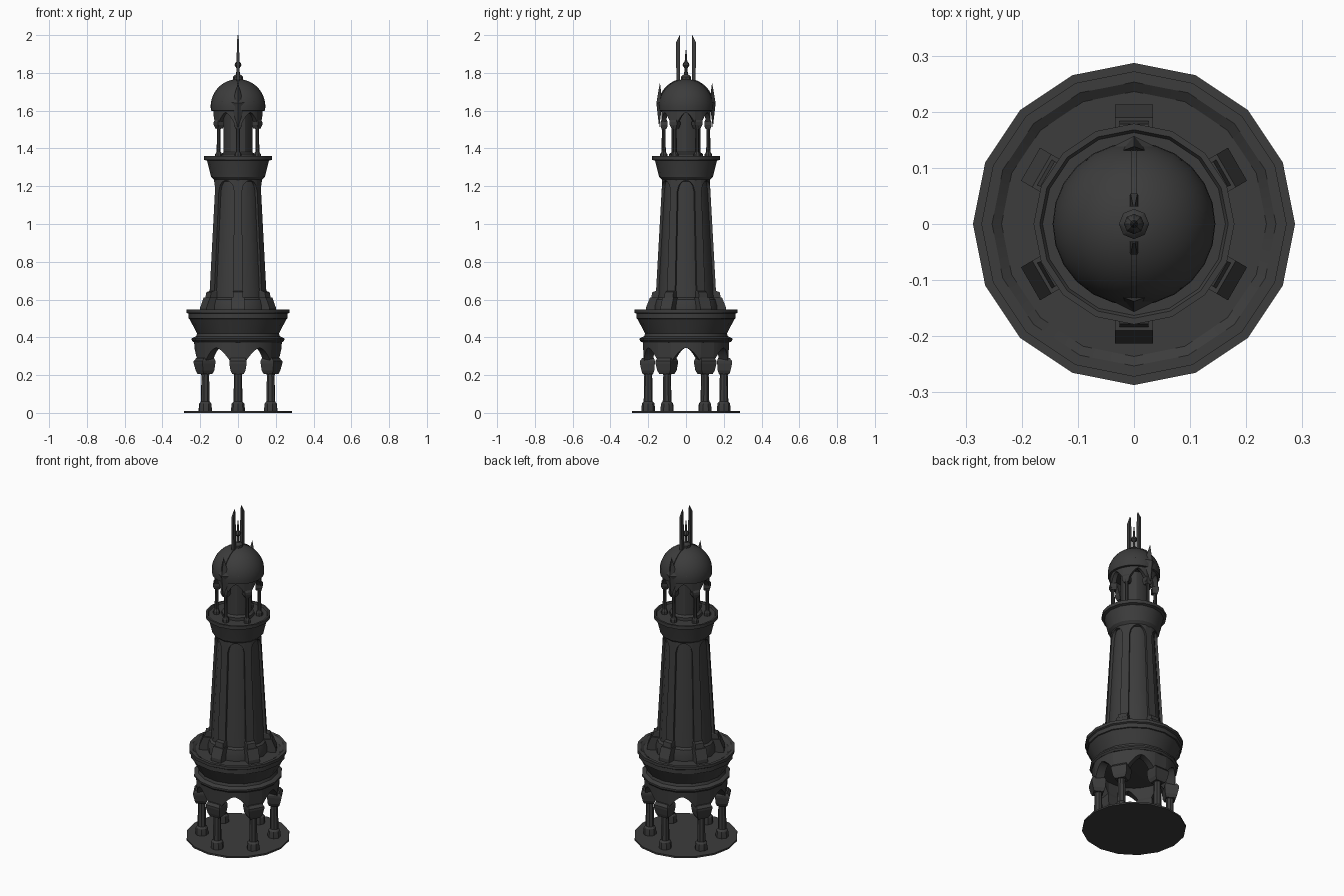
import bpy
import math
from math import sin, cos, pi, radians
from mathutils import Matrix

cube = bpy.data.objects.get("Cube")
if cube:
    bpy.data.objects.remove(cube, do_unlink=True)

stone = bpy.data.materials.new("dark_stone")
stone.use_nodes = True
stone.diffuse_color = (0.045, 0.045, 0.045, 1)
stone.node_tree.nodes["Principled BSDF"].inputs["Base Color"].default_value = (0.045, 0.045, 0.045, 1)

SIXTH = pi / 3
COLUMN_ANGLES = [radians(30) + i * SIXTH for i in range(6)]


def build(name, verts, faces, angle=0.0, smooth=30):
    """Make one object, turned about the tower axis."""
    mesh = bpy.data.meshes.new(name)
    mesh.from_pydata(verts, [], faces)
    mesh.transform(Matrix.Rotation(angle, 4, 'Z'))
    mesh.materials.append(stone)
    obj = bpy.data.objects.new(name, mesh)
    bpy.context.collection.objects.link(obj)
    bpy.ops.object.select_all(action='DESELECT')
    obj.select_set(True)
    bpy.context.view_layer.objects.active = obj
    bpy.ops.object.mode_set(mode='EDIT')
    bpy.ops.mesh.select_all(action='SELECT')
    bpy.ops.mesh.normals_make_consistent(inside=False)
    bpy.ops.object.mode_set(mode='OBJECT')
    if smooth:
        bpy.ops.object.shade_smooth_by_angle(angle=radians(smooth))
    return obj


def lathe(name, profile, sides, offset=0.0, angle=0.0, smooth=30):
    """Turn a (radius, z) profile, closed with caps at both ends."""
    verts = [(offset + r * cos(2 * pi * i / sides), r * sin(2 * pi * i / sides), z)
             for r, z in profile for i in range(sides)]
    faces = [(k * sides + i, k * sides + (i + 1) % sides,
              (k + 1) * sides + (i + 1) % sides, (k + 1) * sides + i)
             for k in range(len(profile) - 1) for i in range(sides)]
    last = (len(profile) - 1) * sides
    faces += [tuple(range(sides)), tuple(range(last, last + sides))]
    return build(name, verts, faces, angle, smooth)


def stack(name, sections, angle):
    """Loft rectangles (z, inner radius, outer radius, half width)."""
    verts, faces = [], []
    for z, a, b, w in sections:
        verts += [(a, -w, z), (b, -w, z), (b, w, z), (a, w, z)]
    for k in range(0, len(verts) - 4, 4):
        faces += [(k + i, k + (i + 1) % 4, k + 4 + (i + 1) % 4, k + 4 + i) for i in range(4)]
    n = len(verts)
    faces += [(0, 1, 2, 3), (n - 4, n - 3, n - 2, n - 1)]
    return build(name, verts, faces, angle, smooth=0)


def arcade(name, outer, depth, bottom, spring, top, opening, curve):
    """Ring wall with six arched openings; outer(z) is its radius."""
    edge = 0.999
    steps = [-1 + i / 6 for i in range(13)]
    ring = []
    for i in range(6):
        mid = i * SIXTH
        ring.append((mid - opening, bottom))
        ring += [(mid + u * opening, spring + curve(min(abs(u), edge))) for u in steps]
        ring.append((mid + opening, bottom))
    verts, faces = [], []
    for a, z in ring:
        for r, h in ((outer(z), z), (outer(top), top),
                     (outer(top) - depth, top), (outer(z) - depth, z)):
            verts.append((r * cos(a), r * sin(a), h))
    n = len(ring)
    for i in range(n):
        a, b = 4 * i, 4 * ((i + 1) % n)
        jamb = ring[i][0] == ring[(i + 1) % n][0]
        for k in range(4):
            if not jamb or k == 3:
                faces.append((a + k, b + k, b + (k + 1) % 4, a + (k + 1) % 4))
    return build(name, verts, faces, smooth=25)


# Ground slab
lathe("ground_slab", [(0.287, 0), (0.287, 0.01)], 16)

# Open ground storey
column = [(0.036, 0.01), (0.036, 0.025), (0.033, 0.05), (0.024, 0.06),
          (0.021, 0.2), (0.03, 0.215)]
for i, ang in enumerate(COLUMN_ANGLES):
    lathe(f"lower_column_{i + 1}", column, 8, 0.2, ang)
    stack(f"lower_capital_{i + 1}", [(0.205, 0.175, 0.229, 0.03), (0.225, 0.168, 0.236, 0.04),
                                     (0.262, 0.165, 0.244, 0.046), (0.275, 0.165, 0.244, 0.046),
                                     (0.29, 0.17, 0.232, 0.04)], ang)
arcade("lower_arcade", lambda z: 0.226 + 0.06 * (z - 0.27), 0.05, 0.225, 0.27, 0.385,
       radians(20), lambda u: 0.075 * (1 - u ** 1.6))

# Main balcony with a recessed floor
lathe("balcony", [(0.19, 0.365), (0.236, 0.375), (0.245, 0.385), (0.245, 0.395), (0.222, 0.405),
                  (0.217, 0.42), (0.257, 0.498), (0.263, 0.5), (0.263, 0.525), (0.272, 0.53),
                  (0.272, 0.547), (0.253, 0.547), (0.236, 0.535)], 16)

# Tapered shaft with arched recessed panels
def shaft_radius(z):
    return 0.163 + (0.127 - 0.163) * (z - 0.6) / 0.64

lathe("shaft_core", [(0.172, 0.53), (0.172, 0.57), (0.164, 0.6), (0.152, 0.61), (0.115, 1.25)], 12)
arcade("shaft_panels", shaft_radius, 0.02, 0.59, 1.17, 1.25, radians(21),
       lambda u: 0.06 * math.sqrt(1 - u * u))
for i, ang in enumerate(COLUMN_ANGLES):
    stack(f"buttress_{i + 1}", [(0.53, 0.13, 0.213, 0.034), (0.555, 0.13, 0.213, 0.034),
                                (0.612, 0.13, 0.19, 0.034), (0.612, 0.13, 0.184, 0.026),
                                (0.64, 0.13, 0.178, 0.026), (0.645, 0.13, 0.16, 0.024)], ang)

# Upper gallery
lathe("upper_gallery", [(0.12, 1.225), (0.128, 1.235), (0.143, 1.25), (0.146, 1.265),
                        (0.164, 1.335), (0.179, 1.34), (0.179, 1.36), (0.168, 1.36),
                        (0.163, 1.352)], 16)

# Lantern room
lathe("lantern_core", [(0.09, 1.35), (0.09, 1.37), (0.076, 1.38), (0.076, 1.6)], 12)
post = [(0.019, 1.35), (0.019, 1.37), (0.011, 1.382), (0.01, 1.5), (0.016, 1.515)]
for i, ang in enumerate(COLUMN_ANGLES):
    lathe(f"lantern_column_{i + 1}", post, 8, 0.118, ang)
    stack(f"lantern_capital_{i + 1}", [(1.505, 0.1, 0.13, 0.014), (1.525, 0.098, 0.136, 0.022),
                                       (1.54, 0.098, 0.136, 0.022), (1.55, 0.1, 0.13, 0.018)], ang)
arcade("lantern_arcade", lambda z: 0.131, 0.025, 1.515, 1.535, 1.605, radians(21),
       lambda u: 0.055 * (1 - u ** 1.6))

# Dome, made of a short lip and a half sphere
dome = [(0.12, 1.597), (0.143, 1.6)]
dome += [(0.145 * cos(t * pi / 24), 1.622 + 0.145 * sin(t * pi / 24)) for t in range(12)]
lathe("dome", dome, 24, smooth=40)

# Finial
lathe("finial", [(0.027, 1.755), (0.027, 1.778), (0.02, 1.787), (0.01, 1.792), (0.008, 1.825),
                 (0.018, 1.84), (0.016, 1.85), (0.007, 1.86), (0.005, 1.89), (0.001, 1.925)], 8)

# Paired upright blades, dome ribs and pointed stars at the front and back
for side, ang in (("front", -pi / 2), ("back", pi / 2)):
    stack(f"{side}_blade", [(1.745, 0.031, 0.051, 0.008), (1.79, 0.031, 0.051, 0.008),
                            (1.96, 0.031, 0.054, 0.006), (2.0, 0.031, 0.034, 0.002)], ang)

    verts, faces = [], []
    for t in range(13):
        a = radians(20 + t * 4.5)
        for r in (0.138, 0.149):
            verts += [(r * cos(a), w, 1.622 + r * sin(a)) for w in (-0.005, 0.005)]
    for k in range(0, 48, 4):
        faces += [(k + p, k + q, k + q + 4, k + p + 4) for p, q in ((0, 1), (1, 3), (3, 2), (2, 0))]
    build(f"{side}_dome_rib", verts, faces + [(0, 1, 3, 2), (48, 49, 51, 50)], ang, smooth=0)

    tips = [(0.138, 0, 1.75), (0.13, 0.022, 1.668), (0.113, 0.088, 1.648), (0.13, 0.03, 1.605),
            (0.142, 0, 1.51)]
    outline = tips + [(r, -w, z) for r, w, z in reversed(tips[1:-1])]
    n = len(outline)
    verts = outline + [(0.157, 0, 1.64), (0.125, 0, 1.64)]
    faces = [(i, (i + 1) % n, c) for i in range(n) for c in (n, n + 1)]
    build(f"{side}_star", verts, faces, ang, smooth=0)
